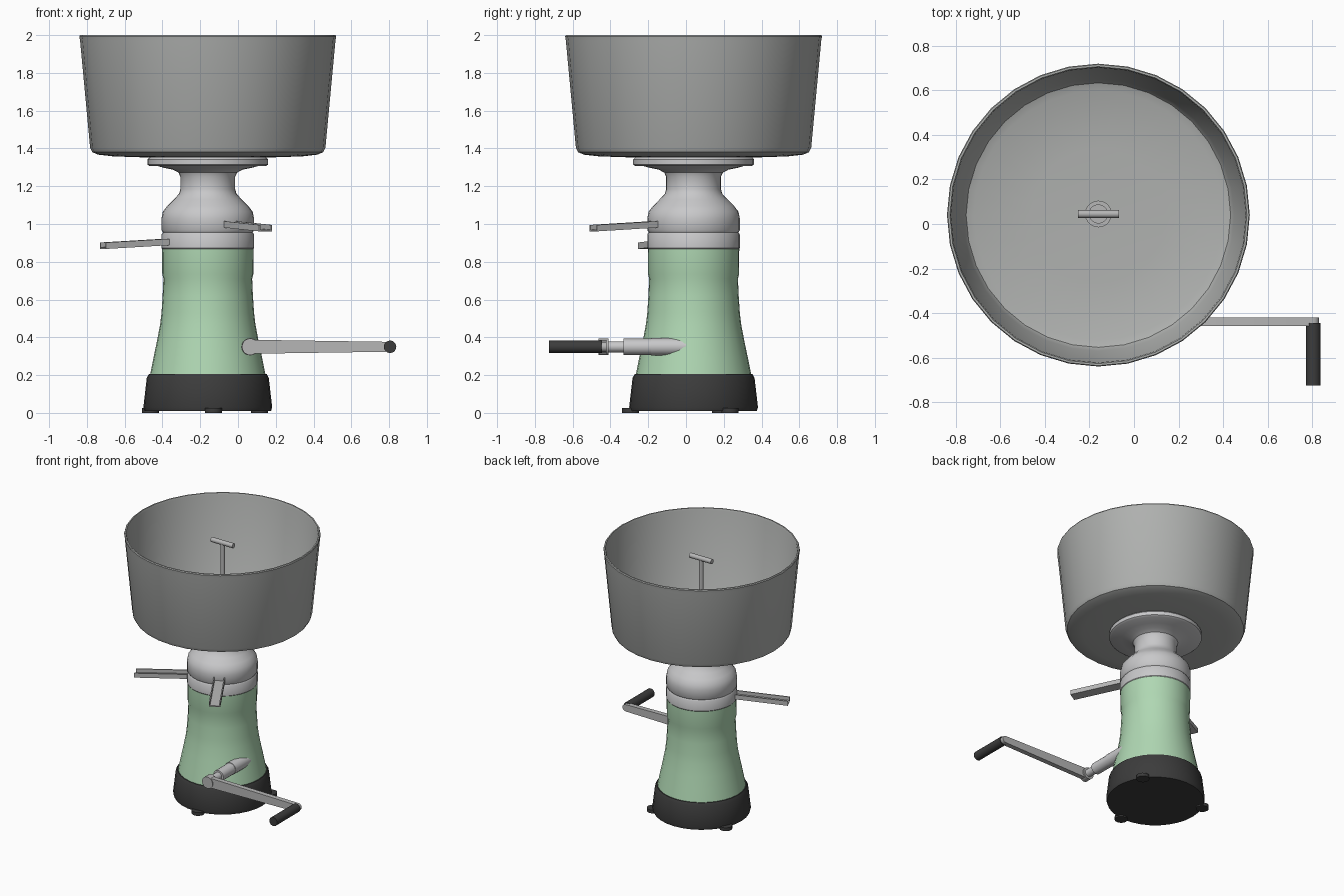
import bpy, bmesh, math
from mathutils import Vector, Matrix

if "Cube" in bpy.data.objects:
    bpy.data.objects.remove(bpy.data.objects["Cube"])

CX, CY = -0.16, 0.04   # vertical axis of the machine
SIDES = 32


def material(name, rgb):
    m = bpy.data.materials.new(name)
    m.diffuse_color = (*rgb, 1)
    m.use_nodes = True
    m.node_tree.nodes["Principled BSDF"].inputs["Base Color"].default_value = m.diffuse_color
    return m


BOWL = material("bowl grey", (0.43, 0.44, 0.43))
METAL = material("light metal", (0.58, 0.58, 0.59))
STEEL = material("steel grey", (0.47, 0.47, 0.47))
GREEN = material("pale green", (0.43, 0.68, 0.45))
BLACK = material("charcoal black", (0.045, 0.045, 0.045))


def finish(bm, name, mat, smooth=True):
    bmesh.ops.remove_doubles(bm, verts=bm.verts, dist=1e-5)
    bmesh.ops.recalc_face_normals(bm, faces=bm.faces)
    me = bpy.data.meshes.new(name)
    bm.to_mesh(me)
    bm.free()
    me.materials.append(mat)
    ob = bpy.data.objects.new(name, me)
    bpy.context.collection.objects.link(ob)
    if smooth:
        bpy.ops.object.select_all(action='DESELECT')
        ob.select_set(True)
        bpy.context.view_layer.objects.active = ob
        bpy.ops.object.shade_smooth_by_angle(angle=math.radians(35))
    return ob


def lathe(name, mat, profile, sides=SIDES):
    """Spin (radius, z) points, starting and ending on the axis."""
    bm = bmesh.new()
    vs = [bm.verts.new((CX + r, CY, z)) for r, z in profile]
    es = [bm.edges.new(p) for p in zip(vs, vs[1:])]
    bmesh.ops.spin(bm, geom=vs + es, cent=(CX, CY, 0), axis=(0, 0, 1),
                   angle=2 * math.pi, steps=sides, use_merge=True)
    return finish(bm, name, mat)


def rod(name, mat, a, b, r, sides=20):
    a, b = Vector(a), Vector(b)
    d = b - a
    rot = Vector((0, 0, 1)).rotation_difference(d).to_matrix().to_4x4()
    bm = bmesh.new()
    bmesh.ops.create_cone(bm, cap_ends=True, segments=sides, radius1=r, radius2=r,
                          depth=d.length, matrix=Matrix.Translation((a + b) / 2) @ rot)
    return finish(bm, name, mat)


def prism(name, mat, ring_a, ring_b, smooth=False):
    bm = bmesh.new()
    a = [bm.verts.new(p) for p in ring_a]
    b = [bm.verts.new(p) for p in ring_b]
    n = len(a)
    bm.faces.new(a)
    bm.faces.new(b)
    for i in range(n):
        bm.faces.new((a[i], a[(i + 1) % n], b[(i + 1) % n], b[i]))
    return finish(bm, name, mat, smooth)


# base, body and head
lathe("base", BLACK, [(0, 0.01), (0.335, 0.01), (0.341, 0.03), (0.323, 0.185),
                      (0.312, 0.205), (0, 0.205)])
lathe("body", GREEN, [(0, 0.2), (0.306, 0.2), (0.288, 0.29), (0.269, 0.38), (0.252, 0.47),
                      (0.245, 0.53), (0.239, 0.62), (0.235, 0.71), (0.241, 0.735),
                      (0.242, 0.87), (0, 0.87)])
lathe("collar", METAL, [(0, 0.866), (0.24, 0.866), (0.245, 0.873), (0.245, 0.945),
                        (0.237, 0.957), (0, 0.957)])
lathe("head", METAL, [(0, 0.955), (0.237, 0.955), (0.245, 0.967), (0.245, 1.03),
                      (0.238, 1.065), (0.215, 1.095), (0.18, 1.13), (0.152, 1.16),
                      (0.145, 1.185), (0.145, 1.25), (0.155, 1.272), (0.185, 1.288),
                      (0.235, 1.298), (0.27, 1.308), (0, 1.308)])
lathe("bowl_seat", METAL, [(0, 1.306), (0.307, 1.306), (0.32, 1.315), (0.32, 1.342),
                           (0.31, 1.352), (0, 1.36)])

# feet lugs under the base rim
for i in range(3):
    t = math.radians(-85 + 120 * i)
    u = Vector((math.cos(t), math.sin(t), 0))
    c = Vector((CX, CY, 0))
    rod(f"foot_{i + 1}", BLACK, c + u * 0.335, c + u * 0.335 + Vector((0, 0, 0.025)), 0.045, 16)

# supply bowl, hollow with a rounded lower edge
lathe("supply_bowl", BOWL, [(0, 1.352), (0.32, 1.352), (0.5, 1.358), (0.58, 1.367),
                            (0.611, 1.38), (0.623, 1.405), (0.676, 1.97), (0.68, 1.993),
                            (0.676, 2.0), (0.667, 2.0), (0.662, 1.985), (0.61, 1.42),
                            (0.594, 1.395), (0.56, 1.383), (0.3, 1.37), (0, 1.368)])

# tap inside the bowl
rod("tap_seat", STEEL, (CX, CY + 0.005, 1.36), (CX, CY + 0.005, 1.40), 0.06)
rod("tap_collar", STEEL, (CX, CY + 0.005, 1.39), (CX, CY + 0.005, 1.43), 0.043)
rod("tap_stem", STEEL, (CX, CY + 0.005, 1.36), (CX, CY + 0.005, 1.925), 0.016, 12)
rod("tap_handle", STEEL, (CX - 0.092, CY + 0.005, 1.927), (CX + 0.092, CY + 0.005, 1.927), 0.018, 12)


# open channel spouts
def spout(name, angle, z_in, z_out):
    t = math.radians(angle)
    u, side = Vector((math.cos(t), math.sin(t), 0)), Vector((-math.sin(t), math.cos(t), 0))
    h, w, k = 0.034, 0.04, 0.008
    section = [(-w, 0), (w, 0), (w, h), (w - k, h), (w - k, k), (k - w, k), (k - w, h), (-w, h)]
    rings = [[Vector((CX, CY, z)) + u * r + side * s + Vector((0, 0, v)) for s, v in section]
             for r, z in ((0.2, z_in), (0.612, z_out))]
    prism(name, STEEL, *rings)


spout("cream_spout", -60, 0.983, 0.961)
spout("milk_spout", -155, 0.890, 0.868)

# crank: sleeve, shaft, tapered arm and grip
HX, GX, Z = 0.065, 0.805, 0.35
rod("crank_sleeve_inner", METAL, (HX, 0.0, Z), (HX, -0.185, Z), 0.046)
rod("crank_sleeve", METAL, (HX, -0.18, Z), (HX, -0.33, Z), 0.043)
rod("crank_shaft", METAL, (HX, -0.32, Z), (HX, -0.43, Z), 0.029)
rod("crank_boss", STEEL, (HX, -0.41, Z), (HX, -0.463, Z), 0.044)
outline = []
for cx, r, start in ((HX, 0.037, 90), (GX, 0.026, -90)):
    for i in range(9):
        t = math.radians(start + 22.5 * i)
        outline.append((cx + r * math.cos(t), Z + r * math.sin(t)))
prism("crank_arm", STEEL, [(x, -0.42, z) for x, z in outline],
      [(x, -0.457, z) for x, z in outline], True)
rod("crank_grip", BLACK, (GX, -0.445, Z), (GX, -0.725, Z), 0.033)
